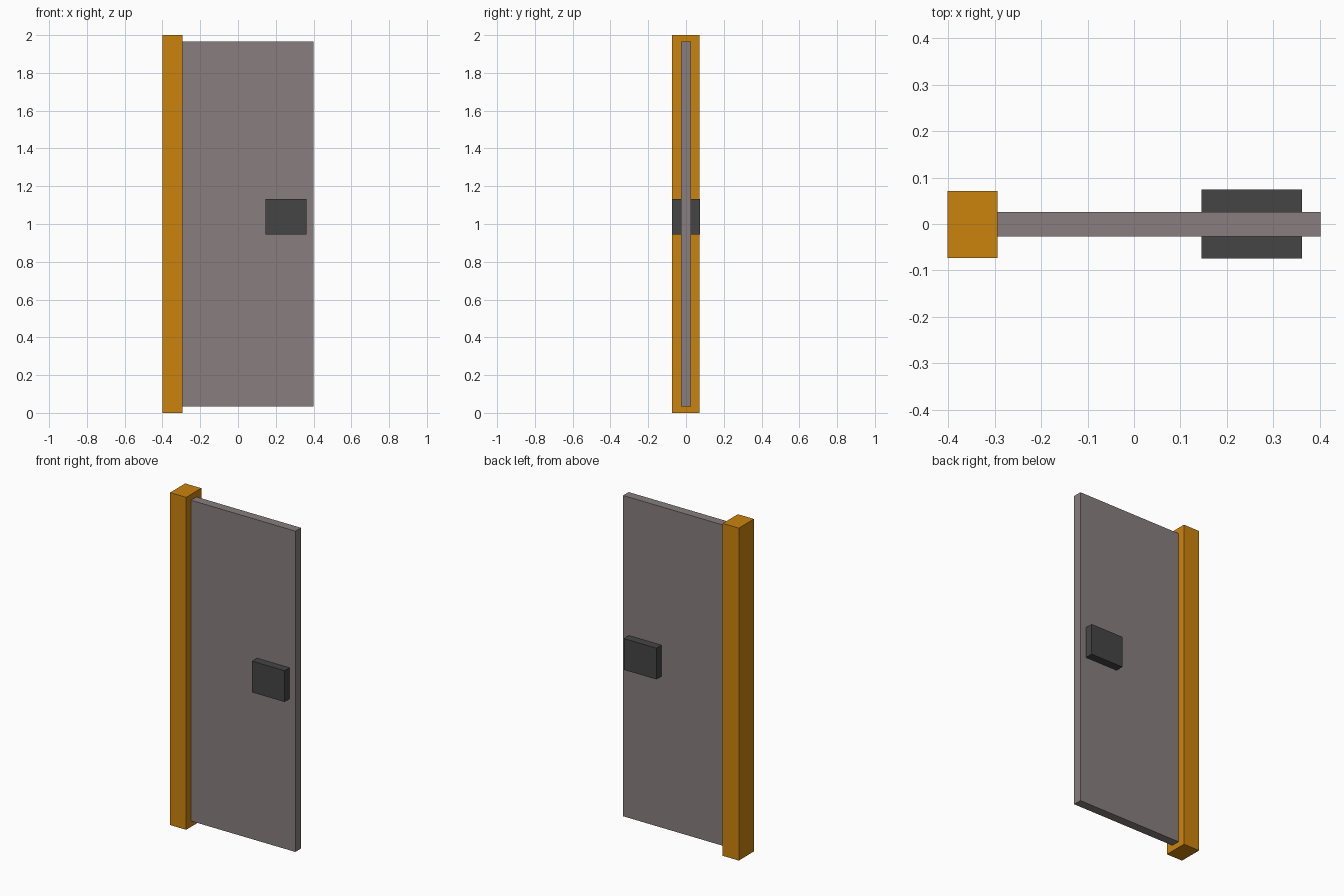
import bpy

if "Cube" in bpy.data.objects:
    bpy.data.objects.remove(bpy.data.objects["Cube"])


def material(name, color):
    m = bpy.data.materials.new(name)
    m.diffuse_color = (*color, 1)
    m.use_nodes = True
    m.node_tree.nodes["Principled BSDF"].inputs["Base Color"].default_value = m.diffuse_color
    return m


def box(name, lo, hi, mat):
    # axis-aligned box between two corners
    bpy.ops.mesh.primitive_cube_add(size=1, location=[(a + b) / 2 for a, b in zip(lo, hi)])
    ob = bpy.context.object
    ob.name = name
    ob.scale = [b - a for a, b in zip(lo, hi)]
    bpy.ops.object.transform_apply(location=False, rotation=False, scale=True)
    ob.data.materials.append(mat)
    return ob


orange = material("orange", (0.60, 0.23, 0.004))
panel_grey = material("warm_grey", (0.25, 0.21, 0.21))
dark = material("dark_grey", (0.06, 0.06, 0.06))

# hinge post
box("hinge_post", (-0.401, -0.073, 0), (-0.294, 0.071, 2), orange)

# door leaf
box("door_panel", (-0.294, -0.027, 0.035), (0.401, 0.026, 1.965), panel_grey)

# lock plate on each face
box("lock_plate_front", (0.145, -0.0745, 0.945), (0.362, -0.027, 1.133), dark)
box("lock_plate_back", (0.145, 0.026, 0.945), (0.362, 0.0745, 1.133), dark)
